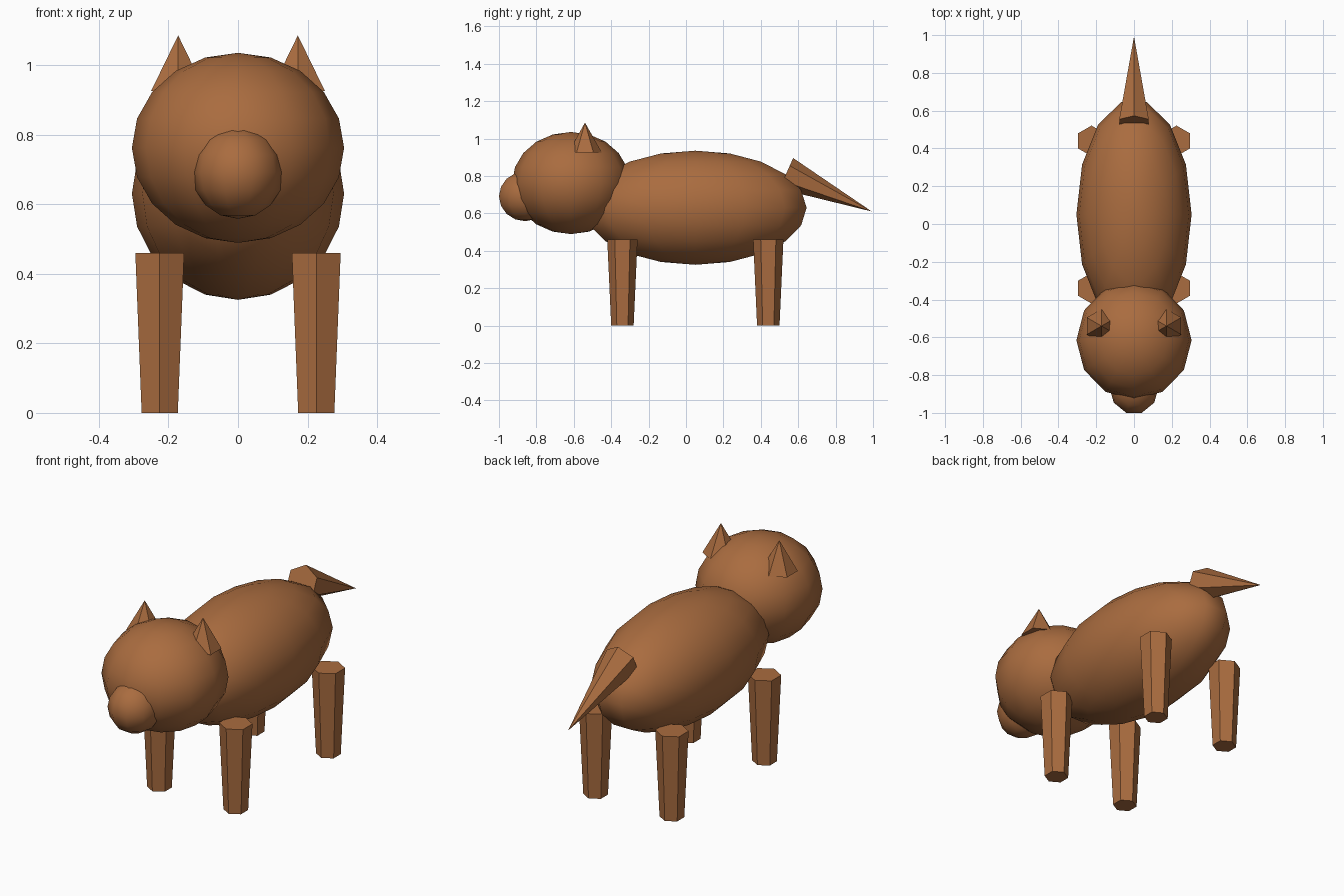
import bpy
import math
from mathutils import Matrix, Vector

if "Cube" in bpy.data.objects:
    bpy.data.objects.remove(bpy.data.objects["Cube"])

fur = bpy.data.materials.new("brown_fur")
fur.diffuse_color = (0.40, 0.15, 0.05, 1.0)
fur.use_nodes = True
fur.node_tree.nodes["Principled BSDF"].inputs["Base Color"].default_value = fur.diffuse_color


def finish(name, smooth):
    obj = bpy.context.object
    obj.name = name
    obj.data.name = name
    obj.data.materials.append(fur)
    for poly in obj.data.polygons:
        poly.use_smooth = smooth
    return obj


def ellipsoid(name, center, radii, segments, rings):
    """Low-poly sphere with a vertex column on the x axis, stretched to radii."""
    bpy.ops.mesh.primitive_uv_sphere_add(segments=segments, ring_count=rings, radius=1)
    obj = finish(name, True)
    stretch = Matrix.Diagonal((*radii, 1.0))
    obj.data.transform(stretch @ Matrix.Rotation(math.pi / 2, 4, 'Z'))
    obj.location = center
    return obj


def hex_cone(name, base, r_base, r_tip, length, tilt=0.0):
    """Six-sided cone growing from its base centre, tilted about x."""
    bpy.ops.mesh.primitive_cone_add(vertices=6, radius1=r_base, radius2=r_tip, depth=length)
    obj = finish(name, False)
    obj.data.transform(Matrix.Translation((0, 0, length / 2)))
    obj.rotation_euler.x = tilt
    obj.location = base
    return obj


# Body, head and snout
ellipsoid("body", (0, 0.05, 0.63), (0.305, 0.61, 0.305), 14, 10)
ellipsoid("head", (0, -0.615, 0.762), (0.305, 0.315, 0.273), 12, 10)
ellipsoid("snout", (0, -0.86, 0.691), (0.132, 0.147, 0.133), 10, 8)

# Legs and ears on both sides
for side, s in (("left", -1), ("right", 1)):
    hex_cone(f"front_leg_{side}", (s * 0.225, -0.34, 0), 0.06, 0.081, 0.46)
    hex_cone(f"back_leg_{side}", (s * 0.225, 0.44, 0), 0.06, 0.081, 0.46)
    hex_cone(f"ear_{side}", (s * 0.172, -0.54, 0.925), 0.09, 0, 0.16)

# Tail sloping down to the back
tail_tilt = math.radians(-114)
tail_dir = Vector((0, -math.sin(tail_tilt), math.cos(tail_tilt)))
tail_tip = Vector((0, 0.993, 0.61))
hex_cone("tail", tail_tip - tail_dir * 0.5, 0.09, 0, 0.5, tail_tilt)
